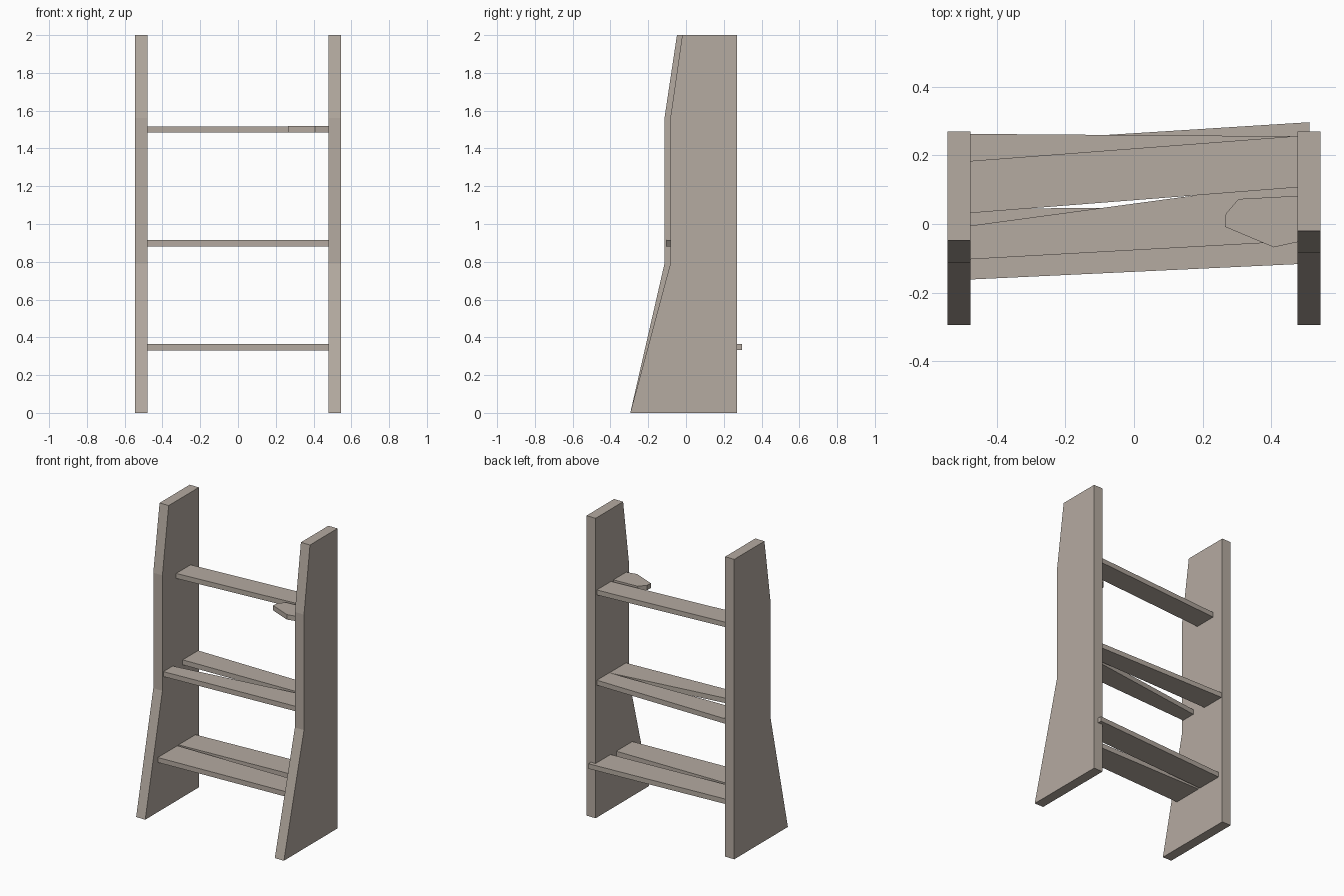
import bpy, bmesh
from mathutils import Vector

if "Cube" in bpy.data.objects:
    bpy.data.objects.remove(bpy.data.objects["Cube"])

wood = bpy.data.materials.new("weathered wood")
wood.diffuse_color = (0.46, 0.405, 0.355, 1)
wood.use_nodes = True
wood.node_tree.nodes["Principled BSDF"].inputs["Base Color"].default_value = wood.diffuse_color


def prism(name, outline, offset):
    """Extrude a closed 3D outline by an offset vector."""
    bm = bmesh.new()
    base = bm.faces.new([bm.verts.new(p) for p in outline])
    out = bmesh.ops.extrude_face_region(bm, geom=[base])
    moved = [v for v in out["geom"] if isinstance(v, bmesh.types.BMVert)]
    bmesh.ops.translate(bm, verts=moved, vec=Vector(offset))
    bmesh.ops.recalc_face_normals(bm, faces=bm.faces)
    mesh = bpy.data.meshes.new(name)
    bm.to_mesh(mesh)
    bm.free()
    mesh.materials.append(wood)
    ob = bpy.data.objects.new(name, mesh)
    bpy.context.collection.objects.link(ob)
    return ob


# Side panels: front edge flares out at the foot, right one is slightly narrower
def side_panel(name, x, mid_y, top_y):
    profile = [(0.27, 0), (-0.295, 0), (mid_y, 0.79), (mid_y, 1.56), (top_y, 2), (0.27, 2)]
    prism(name, [(x, y, z) for y, z in profile], (0.067, 0, 0))


side_panel("left_side_panel", -0.545, -0.114, -0.048)
side_panel("right_side_panel", 0.478, -0.083, -0.02)


# Shelf boards: crooked planks let into both panels, front/back y given at each inner face
def board(name, z, left, right):
    def edge(i, x):
        t = (x + 0.478) / 0.956
        return left[i] + (right[i] - left[i]) * t
    x = 0.513
    outline = [(-x, edge(0, -x), z), (x, edge(0, x), z), (x, edge(1, x), z), (-x, edge(1, -x), z)]
    prism(name, outline, (0, 0, 0.033))


board("bottom_front_board", 0.331, (-0.162, 0.044), (-0.117, 0.052))
board("bottom_back_board", 0.332, (0.056, 0.235), (0.112, 0.295))
board("middle_front_board", 0.881, (-0.103, -0.005), (-0.05, 0.124))
board("middle_back_board", 0.882, (0.10, 0.263), (0.126, 0.256))
board("top_back_board", 1.484, (0.032, 0.184), (0.107, 0.257))

# Snapped stub of the missing top front board
stub = [(0.513, 0.084), (0.305, 0.073), (0.268, 0.03), (0.265, -0.008), (0.408, -0.068), (0.513, -0.045)]
prism("broken_top_board", [(x, y, 1.485) for x, y in stub], (0, 0, 0.033))
